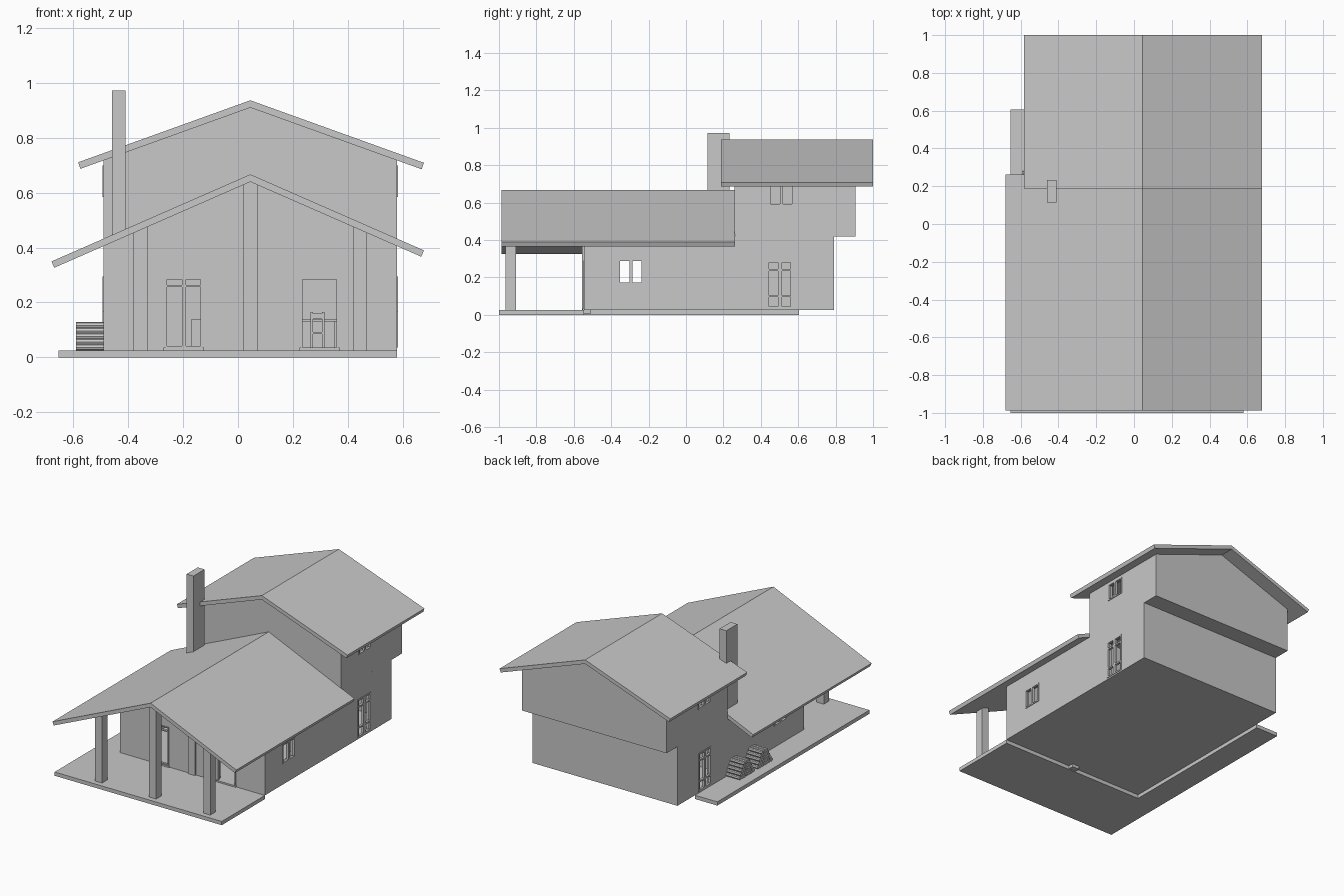
import bpy, bmesh, math
from mathutils import Matrix, Vector

old = bpy.data.objects.get("Cube")
if old:
    bpy.data.objects.remove(old)

GREY = (0.58, 0.58, 0.58, 1)
mat = bpy.data.materials.new("plain_grey")
mat.use_nodes = True
mat.diffuse_color = GREY
mat.node_tree.nodes["Principled BSDF"].inputs["Base Color"].default_value = GREY

MID, HALF = 0.045, 0.535            # ridge position and half width of the house
FLOOR, STOREY = 0.025, 0.42
FRONT, STEP, REAR, BACK = -0.545, 0.26, 0.79, 0.905


def finish(name, bm):
    bmesh.ops.recalc_face_normals(bm, faces=bm.faces)
    mesh = bpy.data.meshes.new(name)
    bm.to_mesh(mesh)
    bm.free()
    mesh.materials.append(mat)
    ob = bpy.data.objects.new(name, mesh)
    bpy.context.collection.objects.link(ob)
    return ob


def boxes(name, items):
    """Boxes given as (x0, x1, y0, y1, z0, z1), joined in one object."""
    bm = bmesh.new()
    for x0, x1, y0, y1, z0, z1 in items:
        size = Matrix.Diagonal((x1 - x0, y1 - y0, z1 - z0, 1))
        place = Matrix.Translation(((x0 + x1) / 2, (y0 + y1) / 2, (z0 + z1) / 2))
        bmesh.ops.create_cube(bm, size=1, matrix=place @ size)
    return finish(name, bm)


def extrude(name, points, offset):
    bm = bmesh.new()
    face = bm.faces.new([bm.verts.new(p) for p in points])
    new = bmesh.ops.extrude_face_region(bm, geom=[face])["geom"]
    verts = [v for v in new if isinstance(v, bmesh.types.BMVert)]
    bmesh.ops.translate(bm, verts=verts, vec=Vector(offset))
    return finish(name, bm)


def gable(name, half, y0, y1, z0, ridge, slope):
    eave = ridge - slope * half
    outline = [(-half, z0), (half, z0), (half, eave), (0, ridge), (-half, eave)]
    return extrude(name, [(MID + x, y0, z) for x, z in outline], (0, y1 - y0, 0))


def roof(name, left, right, y0, y1, ridge, slope, thick=0.025):
    a = math.atan(slope)
    dx, dz, drop = thick * math.sin(a), thick * math.cos(a), thick / math.cos(a)
    zl, zr = ridge - slope * (MID - left), ridge - slope * (right - MID)
    outline = [(left, zl), (MID, ridge), (right, zr), (right - dx, zr - dz),
               (MID, ridge - drop), (left + dx, zl - dz)]
    extrude(name, [(x, y0, z) for x, z in outline], (0, y1 - y0, 0))


def cut(ob, cutter):
    mod = ob.modifiers.new("cut", 'BOOLEAN')
    mod.operation, mod.solver, mod.object = 'DIFFERENCE', 'EXACT', cutter
    cutter.hide_render = True
    cutter.display_type = 'WIRE'
    cutter.hide_set(True)


def bars(u0, u1, z0, z1, w, rails=()):
    """Frame, centre mullion and cross rails as (u0, u1, z0, z1)."""
    c = (u0 + u1) / 2
    return ([(u0, u0 + w, z0, z1), (u1 - w, u1, z0, z1), (c - w, c + w, z0, z1),
             (u0, u1, z0, z0 + w), (u0, u1, z1 - w, z1)]
            + [(u0, u1, r - w / 2, r + w / 2) for r in rails])


# Terrace wrapping the front and left of the house
extrude("terrace", [(x, y, 0) for x, y in (
    (-0.655, -1), (0.58, -1), (0.58, FRONT), (MID - HALF, FRONT),
    (MID - HALF, 0.605), (-0.655, 0.605))], (0, 0, FLOOR))

# Hollow walls
T = 0.03
front_walls = gable("front_walls", HALF, FRONT, STEP, FLOOR, 0.65, 0.438)
cut(front_walls, gable("front_room_cutter", HALF - T, FRONT + T, STEP - 0.01, FLOOR + 0.01, 0.61, 0.438))
rear_walls = boxes("rear_walls", [(MID - HALF, MID + HALF, STEP, REAR, FLOOR, STOREY)])
cut(rear_walls, boxes("rear_room_cutter", [
    (MID - HALF + T, MID + HALF - T, STEP + 0.01, REAR - T, FLOOR + 0.01, STOREY - 0.01)]))
upper_walls = gable("upper_walls", HALF, STEP, BACK, STOREY, 0.92, 0.36)
cut(upper_walls, gable("upper_room_cutter", HALF - T, STEP + T, BACK - T, STOREY + 0.02, 0.89, 0.36))
boxes("partitions", [(0, 0.02, STEP, REAR - T, FLOOR, STOREY),
                     (0, 0.02, STEP, BACK - T, STOREY, 0.85)])

# Openings
SIDE_WINDOW = (-0.36, -0.23, 0.165, 0.295)
SIDE_DOOR = (0.435, 0.57, 0.035, 0.29)
UPPER_WINDOW = (0.445, 0.575, 0.585, 0.7)
FRONT_DOORS = [(-0.265, -0.13, 0.035, 0.29), (0.23, 0.365, 0.035, 0.29)]
cut(front_walls, boxes("front_door_cutter",
    [(x0, x1, FRONT - 0.1, FRONT + 0.1, z0, z1) for x0, x1, z0, z1 in FRONT_DOORS]))
for wall, opening in ((front_walls, SIDE_WINDOW), (rear_walls, SIDE_DOOR), (upper_walls, UPPER_WINDOW)):
    cut(wall, boxes(wall.name + "_side_cutter", [(-0.8, 0.8, *opening)]))

# Frames in both side walls
for side, label in ((1, "left"), (-1, "right")):
    xs = sorted((MID + side * (HALF + 0.004), MID + side * (HALF - 0.012)))
    for name, opening, w, rails in (("window_frame", SIDE_WINDOW, 0.008, ()),
                                    ("door_frame", SIDE_DOOR, 0.01, (0.1, 0.24)),
                                    ("upper_window_frame", UPPER_WINDOW, 0.008, ())):
        boxes(f"{label}_{name}", [(*xs, *b) for b in bars(*opening, w, rails)])

# Front doors: one closed pair, one standing open, each with a sill
y0, y1 = FRONT - 0.004, FRONT + 0.012
closed, opened = FRONT_DOORS
boxes("closed_door_frame", [(b[0], b[1], y0, y1, b[2], b[3]) for b in bars(*closed, 0.007, (0.26,))])
x0, x1, z0, z1 = opened
boxes("open_door_frame", [(x0, x0 + 0.006, y0, y1, z0, z1), (x1 - 0.006, x1, y0, y1, z0, z1),
                          (x0, x1, y0, y1, z1 - 0.006, z1)])
boxes("door_sills", [(d[0] - 0.006, d[1] + 0.006, FRONT - 0.008, FRONT + T, FLOOR, 0.035) for d in FRONT_DOORS])

# Roofs
roof("lower_roof", -0.68, 0.678, -0.987, 0.262, 0.667, 0.438)
roof("upper_roof", -0.583, 0.678, 0.187, 1.0, 0.937, 0.36)

# Chimney
boxes("chimney", [(-0.46, -0.41, 0.115, 0.232, 0.035, 0.973)])

# Porch posts, and a taller post against the front wall
for name, x in (("right_post", -0.355), ("middle_post", MID), ("left_post", 0.445)):
    top = 0.65 - 0.438 * abs(x - MID)
    boxes(name, [(x - 0.026, x + 0.026, -0.965, -0.91, FLOOR, top)])
boxes("wall_post", [(MID - 0.026, MID + 0.026, -0.556, -0.51, 0.005, 0.645)])

# Firewood stacks on the left terrace
R = 0.0115
for name, yc in (("rear_firewood", 0.2), ("front_firewood", 0.01)):
    bm = bmesh.new()
    for row, count in enumerate((7, 6, 5, 4, 3)):
        for i in range(count):
            y = yc + (i - (count - 1) / 2) * 2 * R
            spot = Matrix.Translation((-0.54, y, FLOOR + R + row * 1.74 * R))
            bmesh.ops.create_cone(bm, cap_ends=True, segments=8, radius1=R, radius2=R, depth=0.1,
                                  matrix=spot @ Matrix.Rotation(math.pi / 2, 4, 'Y'))
    finish(name, bm)


# Dining table, chair and cabinet
def legs(x0, x1, y0, y1, top, w=0.008):
    return [(x, x + w, y, y + w, 0.035, top) for x in (x0, x1 - w) for y in (y0, y1 - w)]


boxes("dining_table", legs(0.21, 0.36, -0.2, 0.05, 0.13) + [(0.2, 0.37, -0.21, 0.06, 0.13, 0.138)])
boxes("chair", legs(0.265, 0.315, -0.3, -0.25, 0.085) + [
    (0.262, 0.318, -0.303, -0.247, 0.085, 0.092), (0.265, 0.273, -0.303, -0.295, 0.092, 0.165),
    (0.307, 0.315, -0.303, -0.295, 0.092, 0.165), (0.265, 0.315, -0.303, -0.295, 0.14, 0.16)])
boxes("cabinet", [(-0.17, -0.135, 0.1, 0.24, 0.035, 0.14)])
